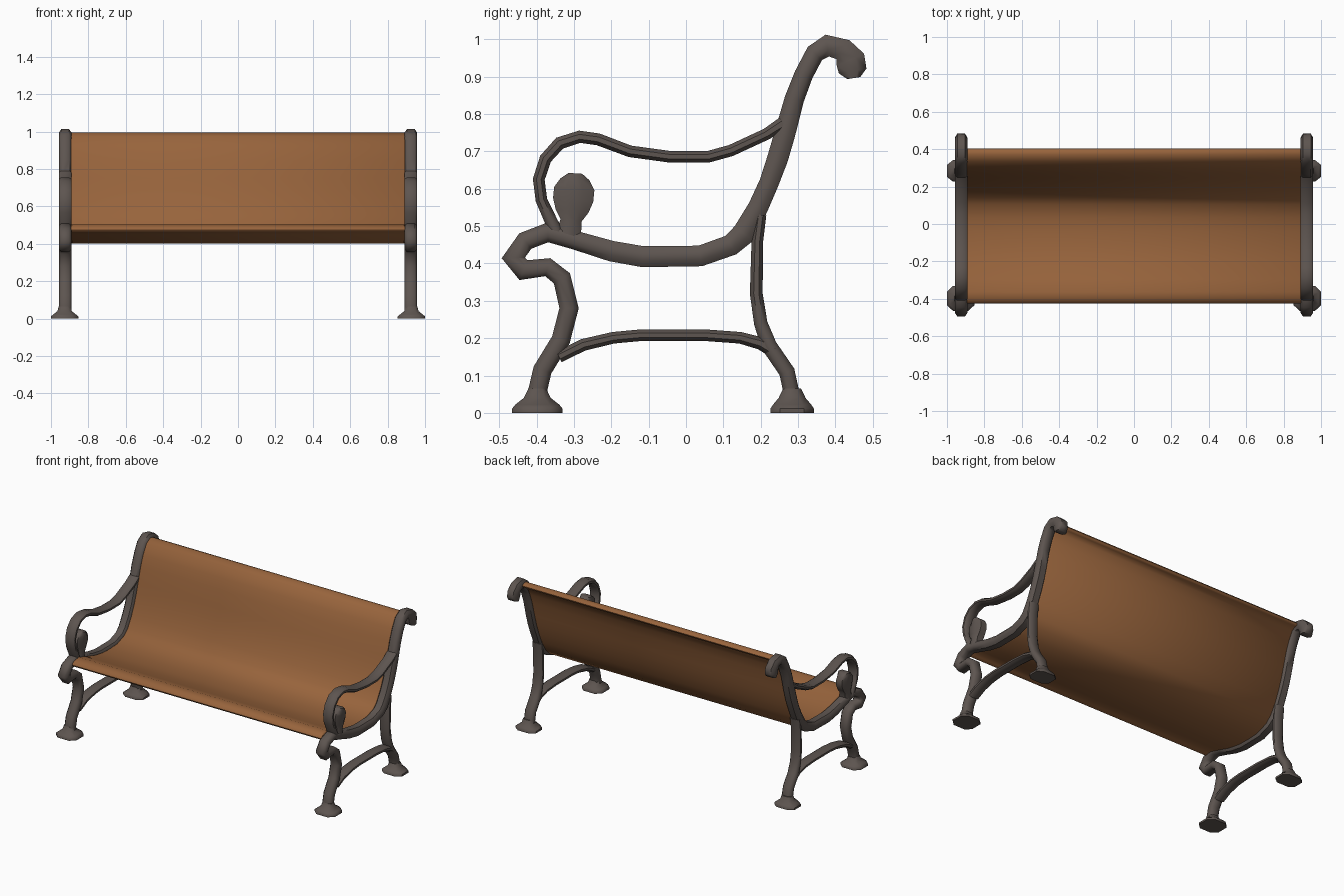
import bpy, bmesh, math
from mathutils import Vector


def material(name, rgb):
    m = bpy.data.materials.new(name)
    m.diffuse_color = (*rgb, 1)
    return m


IRON = material("dark iron", (0.110, 0.090, 0.080))
WOOD = material("brown wood", (0.310, 0.126, 0.045))
FRAME_X, FRAME_HALF = 0.924, 0.034


def loft(name, rings, mat, mirror=True):
    """Skin a list of equal-length rings, cap the ends, mirror across x."""
    bm = bmesh.new()
    rows = [[bm.verts.new(p) for p in ring] for ring in rings]
    n = len(rows[0])
    for a, b in zip(rows, rows[1:]):
        for i in range(n):
            j = (i + 1) % n
            bm.faces.new((a[i], a[j], b[j], b[i]))
    bm.faces.new(rows[0])
    bm.faces.new(rows[-1])
    bmesh.ops.recalc_face_normals(bm, faces=bm.faces)
    me = bpy.data.meshes.new(name)
    bm.to_mesh(me)
    bm.free()
    me.materials.append(mat)
    ob = bpy.data.objects.new(name, me)
    bpy.context.collection.objects.link(ob)
    bpy.ops.object.select_all(action='DESELECT')
    ob.select_set(True)
    bpy.context.view_layer.objects.active = ob
    bpy.ops.object.shade_smooth_by_angle(angle=math.radians(50))
    if mirror:
        ob.modifiers.new("mirror", 'MIRROR').use_axis[0] = True
    return ob


def bar(name, path, mat=IRON, x=FRAME_X, half=FRAME_HALF, cx=0.013, cw=0.3, mirror=True):
    """Chamfered bar along a (y, z, width) path in the side plane."""
    pts = [Vector(p[:2]) for p in path]
    rings = []
    for i, p in enumerate(pts):
        d0 = (p - pts[i - 1]).normalized() if i else None
        d1 = (pts[i + 1] - p).normalized() if i < len(pts) - 1 else None
        t = ((d0 or d1) + (d1 or d0)).normalized()
        nrm = Vector((-t.y, t.x))
        w = path[i][2] / 2 / max(0.8, t.dot(d0 or d1))
        inner = w * (1 - 2 * cw)
        sec = [(half, -inner), (half, inner), (half - cx, w), (-half + cx, w),
               (-half, inner), (-half, -inner), (-half + cx, -w), (half - cx, -w)]
        rings.append([(x + sx, p.x + nrm.x * s, p.y + nrm.y * s) for sx, s in sec])
    return loft(name, rings, mat, mirror)


# Scrolled back post, seat support and front leg: one continuous casting
bar("back_seat_and_front_leg", [
    (0.449, 0.896, 0.035), (0.446, 0.915, 0.075), (0.44, 0.945, 0.078), (0.42, 0.972, 0.058),
    (0.378, 0.983, 0.054), (0.345, 0.962, 0.050), (0.315, 0.905, 0.050),
    (0.290, 0.840, 0.052), (0.264, 0.745, 0.056), (0.245, 0.680, 0.056),
    (0.222, 0.615, 0.052), (0.193, 0.550, 0.054), (0.155, 0.480, 0.062),
    (0.120, 0.449, 0.056), (0.038, 0.420, 0.055), (-0.115, 0.418, 0.056),
    (-0.200, 0.433, 0.055), (-0.300, 0.463, 0.050), (-0.370, 0.483, 0.050),
    (-0.430, 0.460, 0.050), (-0.462, 0.415, 0.050), (-0.435, 0.382, 0.050),
    (-0.370, 0.390, 0.046), (-0.332, 0.360, 0.048), (-0.313, 0.280, 0.050),
    (-0.335, 0.195, 0.050), (-0.384, 0.115, 0.050), (-0.397, 0.060, 0.050),
    (-0.398, 0.020, 0.050)])

# Rear leg, cross rail and armrest
bar("rear_leg", [
    (0.200, 0.530, 0.030), (0.191, 0.460, 0.031), (0.188, 0.320, 0.034),
    (0.200, 0.240, 0.036), (0.222, 0.180, 0.042), (0.270, 0.110, 0.042),
    (0.282, 0.055, 0.042), (0.284, 0.020, 0.044)])
bar("lower_rail", [
    (-0.340, 0.150, 0.032), (-0.275, 0.182, 0.032), (-0.195, 0.201, 0.031),
    (-0.120, 0.208, 0.031), (0.050, 0.208, 0.031), (0.145, 0.201, 0.031),
    (0.200, 0.186, 0.034), (0.235, 0.165, 0.036)])
bar("armrest", [
    (0.260, 0.775, 0.036), (0.215, 0.746, 0.031), (0.120, 0.702, 0.031),
    (0.058, 0.685, 0.031), (-0.040, 0.685, 0.031), (-0.150, 0.700, 0.031),
    (-0.235, 0.732, 0.032), (-0.285, 0.739, 0.032), (-0.338, 0.722, 0.033),
    (-0.376, 0.680, 0.032), (-0.394, 0.625, 0.031), (-0.387, 0.570, 0.031),
    (-0.362, 0.515, 0.034), (-0.345, 0.475, 0.040)])

# Rounded scroll knob under the armrest
bar("armrest_knob", [
    (-0.315, 0.470, 0.070), (-0.308, 0.515, 0.056), (-0.305, 0.540, 0.088),
    (-0.302, 0.570, 0.108), (-0.299, 0.600, 0.108), (-0.297, 0.625, 0.078),
    (-0.296, 0.641, 0.036)])


# Flared feet
def foot(name, y, hy):
    rings = []
    for z, hx, sy in ((0, 0.073, hy), (0.012, 0.073, hy), (0.022, 0.060, hy * 0.88),
                      (0.040, 0.038, 0.036), (0.065, 0.032, 0.024)):
        k = 0.55
        ring = [(1, -k), (1, k), (k, 1), (-k, 1), (-1, k), (-1, -k), (-k, -1), (k, -1)]
        rings.append([(0.927 + u * hx, y + v * sy, z) for u, v in ring])
    loft(name, rings, IRON)


foot("front_foot", -0.398, 0.067)
foot("rear_foot", 0.284, 0.058)

# One curved sheet forming the seat and backrest
bar("seat_and_backrest", [
    (0.402, 0.974, 0.012), (0.393, 0.978, 0.026), (0.375, 0.979, 0.032),
    (0.347, 0.962, 0.034), (0.315, 0.905, 0.035),
    (0.290, 0.840, 0.035), (0.264, 0.745, 0.035), (0.245, 0.680, 0.035),
    (0.222, 0.615, 0.035), (0.193, 0.550, 0.035), (0.155, 0.485, 0.035),
    (0.115, 0.449, 0.035), (0.038, 0.422, 0.035), (-0.040, 0.418, 0.035),
    (-0.115, 0.420, 0.035), (-0.200, 0.435, 0.035), (-0.300, 0.465, 0.035),
    (-0.365, 0.485, 0.036), (-0.395, 0.482, 0.034), (-0.413, 0.474, 0.026),
    (-0.421, 0.469, 0.012)], WOOD, x=0, half=0.893, cx=0.006, cw=0.15, mirror=False)
